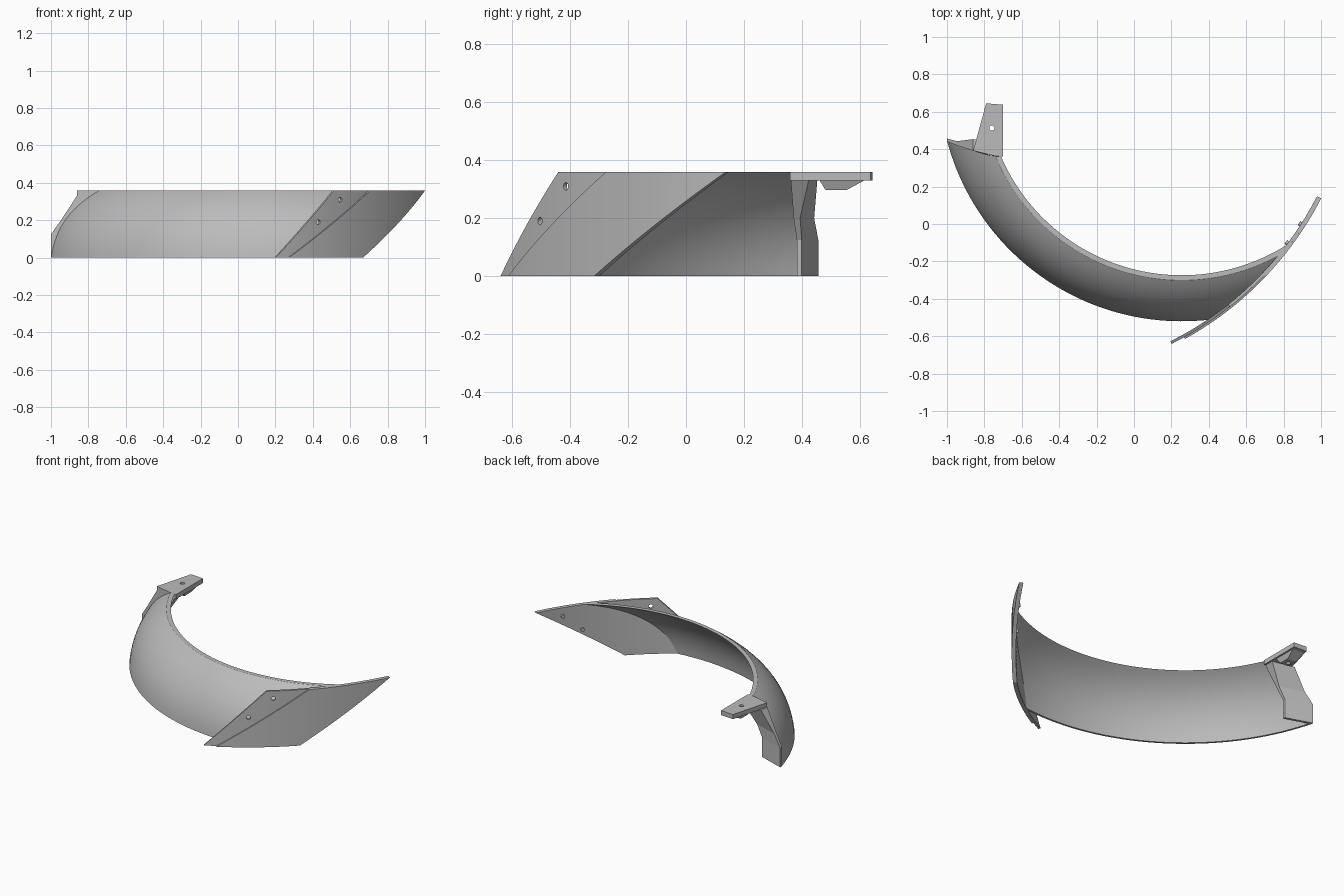
import bpy, bmesh, math
from mathutils import Vector

cube = bpy.data.objects.get("Cube")
if cube:
    bpy.data.objects.remove(cube, do_unlink=True)

H = 0.36                            # overall height
SHELL_C = Vector((0.255, 0.778))    # axis of the curved shell
PLATE_C = Vector((-0.6, 0.96))      # axis of the curved side plate
R_IN, R_MID, R_OUT = 1.775, 1.79, 1.80

grey = bpy.data.materials.new("plain_grey")
grey.use_nodes = True
grey.diffuse_color = (0.5, 0.5, 0.5, 1)
grey.node_tree.nodes["Principled BSDF"].inputs["Base Color"].default_value = (0.5, 0.5, 0.5, 1)


def loft(name, rings):
    """Closed solid through rings of equal point count, capped at both ends."""
    bm = bmesh.new()
    rows = [[bm.verts.new(p) for p in ring] for ring in rings]
    n = len(rows[0])
    for a, b in zip(rows, rows[1:]):
        for i in range(n):
            j = (i + 1) % n
            bm.faces.new((a[i], a[j], b[j], b[i]))
    bm.faces.new(rows[0])
    bm.faces.new(rows[-1])
    bmesh.ops.recalc_face_normals(bm, faces=bm.faces)
    mesh = bpy.data.meshes.new(name)
    bm.to_mesh(mesh)
    bm.free()
    mesh.materials.append(grey)
    ob = bpy.data.objects.new(name, mesh)
    bpy.context.collection.objects.link(ob)
    return ob


def activate(ob):
    bpy.ops.object.select_all(action='DESELECT')
    ob.select_set(True)
    bpy.context.view_layer.objects.active = ob


def smooth(ob):
    activate(ob)
    bpy.ops.object.shade_smooth_by_angle(angle=math.radians(25))


def rod(name, start, end, radius, sides=20):
    start, end = Vector(start), Vector(end)
    axis = (end - start).normalized()
    u = axis.orthogonal().normalized()
    v = axis.cross(u)
    angles = [math.tau * i / sides for i in range(sides)]
    return loft(name, [[c + radius * (u * math.cos(a) + v * math.sin(a)) for a in angles]
                       for c in (start, end)])


def drill(ob, cutter):
    mod = ob.modifiers.new("hole", 'BOOLEAN')
    mod.operation, mod.object, mod.solver = 'DIFFERENCE', cutter, 'EXACT'
    activate(ob)
    bpy.ops.object.modifier_apply(modifier=mod.name)
    bpy.data.objects.remove(cutter, do_unlink=True)


def polar(centre, r, angle, z):
    return Vector((centre.x + r * math.cos(angle), centre.y + r * math.sin(angle), z))


def lerp(a, b, t):
    return a + (b - a) * t


def solve(f, lo, hi):
    """Angle where the rising function f (of degrees) crosses zero."""
    for _ in range(40):
        mid = (lo + hi) / 2
        if f(mid) > 0:
            hi = mid
        else:
            lo = mid
    return math.radians(lo)


def end_y(x):
    """Plan curve of the slanted shell end."""
    return 0.362 + 0.078 * (max(0, -0.74 - x) / 0.26) ** 1.25


# Curved shell: bulged section swept between the slanted end and the side plate
def bulged(r_low, r_high, bulge=0.05, steps=14):
    out = Vector((H, r_low - r_high)).normalized() * bulge
    points = []
    for i in range(steps + 1):
        t = i / steps
        k = 4 * t * (1 - t)
        points.append((lerp(r_low, r_high, t) + out.x * k, H * t + out.y * k))
    return points


section = bulged(1.298, 1.078) + bulged(1.285, 1.052)[::-1]
spans = []
for r, z in section:
    def past_end(deg):
        p = polar(SHELL_C, r, math.radians(deg), z)
        return end_y(p.x) - p.y

    def past_plate(deg):
        p = polar(SHELL_C, r, math.radians(deg), z)
        return (p.xy - PLATE_C).length - (R_IN + 0.004)
    spans.append((solve(past_end, 175, 240), solve(past_plate, 265, 345)))

SWEEP = 72
shell = loft("curved_shell", [
    [polar(SHELL_C, r, lerp(a, b, s / SWEEP), z) for (r, z), (a, b) in zip(section, spans)]
    for s in range(SWEEP + 1)])
smooth(shell)


# Side plate: two slanted upright layers, the inner one forming the flange
def sheet(name, left, right, r0, r1, steps=28, levels=12):
    rings = []
    for s in range(steps + 1):
        low, high = (math.radians(lerp(left[k], right[k], s / steps)) for k in (0, 1))
        column = [(lerp(low, high, i / levels), H * i / levels) for i in range(levels + 1)]
        rings.append([polar(PLATE_C, r0, a, z) for a, z in column]
                     + [polar(PLATE_C, r1, a, z) for a, z in reversed(column)])
    return loft(name, rings)


right_edge = (-45.2, -27.2)
flange = sheet("side_plate_flange", (-63.4, -51.5), right_edge, R_IN, R_MID)
for angle, z in ((-54.9, 0.19), (-50.2, 0.31)):
    a = math.radians(angle)
    drill(flange, rod("cutter", polar(PLATE_C, 1.7, a, z), polar(PLATE_C, 1.85, a, z), 0.013))
smooth(flange)
smooth(sheet("side_plate_outer", (-61, -43.4), right_edge, R_MID, R_OUT))

# Small fixing studs on the inside of the plate
for i, (angle, z) in enumerate(((-36.8, 0.2), (-32.8, 0.306))):
    a = math.radians(angle)
    smooth(rod(f"fixing_stud_{i + 1}", polar(PLATE_C, R_IN - 0.012, a, z),
               polar(PLATE_C, R_IN + 0.006, a, z), 0.012))

# End wall: faceted rib along the shell end, thicker near the top
wall_rows = ((0, -0.83, -1, 0.017), (0.125, -0.83, -1, 0.017),
             (0.2, -0.79, -0.947, 0.022), (0.332, -0.71, -0.86, 0.062))
loft("end_wall", [
    [(xi, end_y(xi), z), (xo, end_y(xo), z),
     (xo, end_y(xo) + t, z), (xi, end_y(xi) + t, z)]
    for z, xi, xo, t in wall_rows])

# Mounting tab with a tapered boss below and a hole through both
outline = ((-0.86, 0.392), (-0.79, 0.645), (-0.70, 0.638), (-0.70, 0.36), (-0.75, 0.365))
tab = loft("mounting_tab", [[(x, y, z) for x, y in outline] for z in (0.33, H)])
boss = loft("tab_boss", [
    [(-0.755 + sx * w, 0.5 + (0.12 if sy > 0 else -0.04) * k, z)
     for sx, sy in ((-1, -1), (1, -1), (1, 1), (-1, 1))]
    for z, w, k in ((0.333, 0.045, 1), (0.297, 0.03, 0.45))])
for part in (tab, boss):
    drill(part, rod("cutter", (-0.76, 0.513, 0.2), (-0.76, 0.513, 0.5), 0.014))
